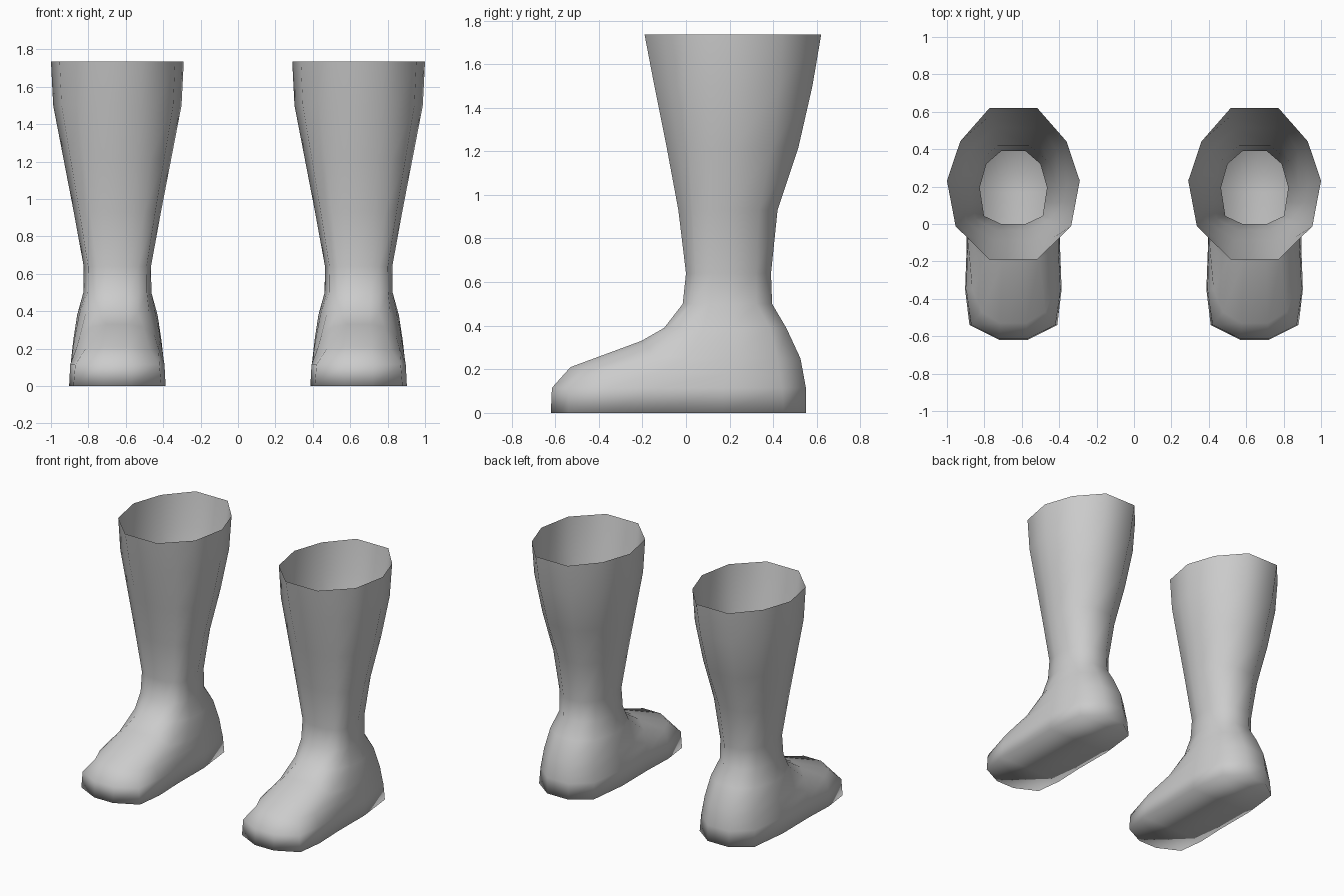
import bpy, bmesh

if "Cube" in bpy.data.objects:
    bpy.data.objects.remove(bpy.data.objects["Cube"])

grey = bpy.data.materials.new("boot grey")
grey.diffuse_color = (0.6, 0.6, 0.6, 1)
grey.use_nodes = True
grey.node_tree.nodes["Principled BSDF"].inputs["Base Color"].default_value = grey.diffuse_color

# Shaft rings: height, front y, back y, half width
SHAFT = [(1.735, -0.19, 0.62, 0.355), (1.50, -0.145, 0.58, 0.343),
         (1.215, -0.088, 0.515, 0.288), (0.93, -0.035, 0.42, 0.233),
         (0.64, 0.0, 0.39, 0.18), (0.50, -0.015, 0.395, 0.182)]

# Five half-ring corners, back to front: width share, depth share at top and ankle
CORNERS = [(0.36, 1, 1), (0.80, 0.78, 0.825), (1, 0.52, 0.50),
           (0.87, 0.22, 0.11), (0.36, 0, 0)]

# Foot half rings, back to front
FOOT = [
    [(.075, .46, .39), (.175, .385, .39), (.215, .20, .38), (.205, .08, .38),
     (.17, -.02, .39), (.11, -.08, .39), (.06, -.10, .39)],
    [(.085, .525, .25), (.20, .42, .25), (.235, .20, .25), (.23, .0, .25),
     (.20, -.15, .27), (.14, -.19, .315), (.06, -.205, .33)],
    [(.085, .54, .17), (.21, .43, .17), (.243, .18, .18), (.24, -.12, .19),
     (.22, -.35, .20), (.17, -.47, .20), (.07, -.53, .21)],
    [(.085, .55, .115), (.215, .44, .115), (.25, .17, .115), (.245, -.13, .115),
     (.252, -.35, .115), (.225, -.54, .115), (.075, -.615, .115)],
    [(.085, .55, 0), (.22, .45, 0), (.252, .17, 0), (.25, -.13, 0),
     (.258, -.35, 0), (.235, -.54, 0), (.075, -.62, 0)],
]


def mid(a, b):
    return tuple((p + q) / 2 for p, q in zip(a, b))


def shaft_half(z, front, back, width):
    t = min(1, max(0, (z - 0.64) / 1.095))
    c = [(x * width, front + (back - front) * (top * t + ankle * (1 - t)), z)
         for x, top, ankle in CORNERS]
    return [c[0], c[1], c[2], mid(c[2], c[3]), c[3], mid(c[3], c[4]), c[4]]


def build_boot(name, centre_x):
    bm = bmesh.new()
    rings = []
    for half in [shaft_half(*s) for s in SHAFT] + FOOT:
        loop = half + [(-x, y, z) for x, y, z in reversed(half)]
        rings.append([bm.verts.new(p) for p in loop])
    n = len(rings[0])
    # Walls, open at the top
    for a, b in zip(rings, rings[1:]):
        for i in range(n):
            j = (i + 1) % n
            bm.faces.new((a[i], a[j], b[j], b[i]))
    # Flat sole
    sole = rings[-1]
    for i in range(n // 2 - 1):
        bm.faces.new((sole[i], sole[i + 1], sole[n - 2 - i], sole[n - 1 - i]))
    bmesh.ops.recalc_face_normals(bm, faces=bm.faces)
    # Keep the outside facing outward
    bm.normal_update()
    if bm.faces[-1].normal.z > 0:
        bmesh.ops.reverse_faces(bm, faces=bm.faces)
    for f in bm.faces:
        f.smooth = True
    mesh = bpy.data.meshes.new(name)
    bm.to_mesh(mesh)
    bm.free()
    mesh.materials.append(grey)
    obj = bpy.data.objects.new(name, mesh)
    obj.location.x = centre_x
    bpy.context.collection.objects.link(obj)


build_boot("left_boot", 0.645)
build_boot("right_boot", -0.645)
